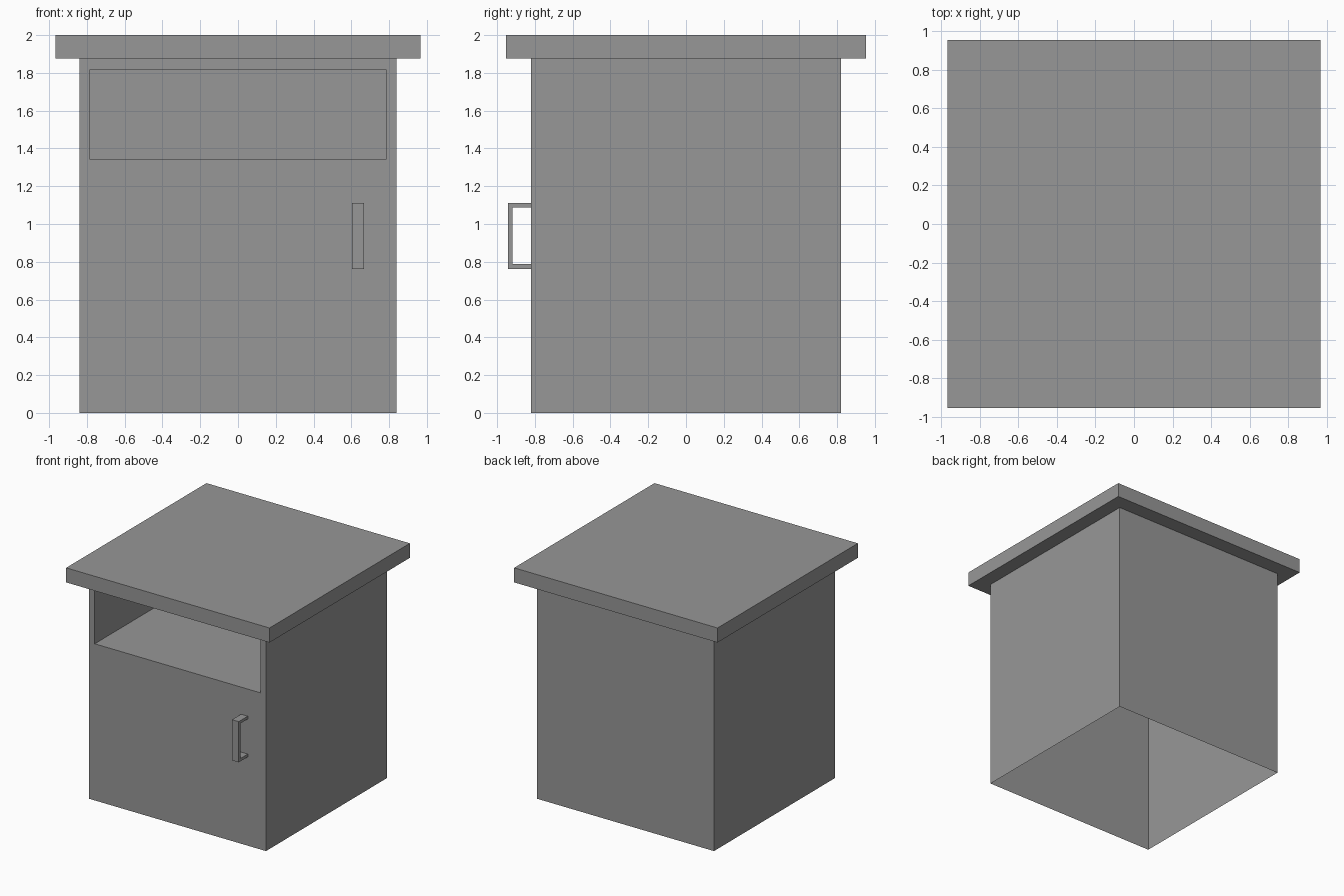
import bpy, bmesh
from mathutils import Vector

cube = bpy.data.objects.get("Cube")
if cube:
    bpy.data.objects.remove(cube, do_unlink=True)

gray = bpy.data.materials.new("plain_gray")
gray.use_nodes = True
color = (0.31, 0.31, 0.31, 1)
gray.diffuse_color = color
gray.node_tree.nodes["Principled BSDF"].inputs["Base Color"].default_value = color


def add_box(bm, low, high):
    """Add an axis-aligned box between two corners."""
    verts = bmesh.ops.create_cube(bm, size=1)["verts"]
    low, high = Vector(low), Vector(high)
    for v in verts:
        v.co = (low + high) / 2 + v.co * (high - low)


def finish(bm, name):
    mesh = bpy.data.meshes.new(name)
    bm.to_mesh(mesh)
    bm.free()
    mesh.materials.append(gray)
    obj = bpy.data.objects.new(name, mesh)
    bpy.context.collection.objects.link(obj)
    return obj


def facing(bm, axis, sign):
    return next(f for f in bm.faces if f.normal[axis] * sign > 0.9)


# Cabinet body: thin shell, open underneath, with a deep shelf niche in front
W, D, H = 0.84, 0.82, 1.875
NICHE_X, NICHE_LOW, NICHE_HIGH, NICHE_BACK = 0.787, 1.345, 1.815, 0.77
bm = bmesh.new()
add_box(bm, (-W, -D, 0), (W, D, H))
bm.normal_update()
bmesh.ops.delete(bm, geom=[facing(bm, 2, -1)], context='FACES_ONLY')
front = facing(bm, 1, -1)
for depth in (-D, NICHE_BACK):
    bmesh.ops.inset_individual(bm, faces=[front], thickness=0.05)
    middle = front.calc_center_median().z
    for v in front.verts:
        v.co = (NICHE_X if v.co.x > 0 else -NICHE_X, depth,
                NICHE_HIGH if v.co.z > middle else NICHE_LOW)
bm.normal_update()
finish(bm, "cabinet_body")

# Overhanging top slab
bm = bmesh.new()
add_box(bm, (-0.966, -0.952, H), (0.966, 0.952, 2))
finish(bm, "top_slab")

# Door handle: a flat grip on two short posts
X0, X1, Z0, Z1, BAR = 0.603, 0.667, 0.763, 1.112, 0.024
GRIP = -0.943
bm = bmesh.new()
add_box(bm, (X0, GRIP, Z0), (X1, GRIP + BAR, Z1))
for z in (Z0, Z1 - BAR):
    add_box(bm, (X0, GRIP + BAR, z), (X1, -D, z + BAR))
finish(bm, "door_handle")
